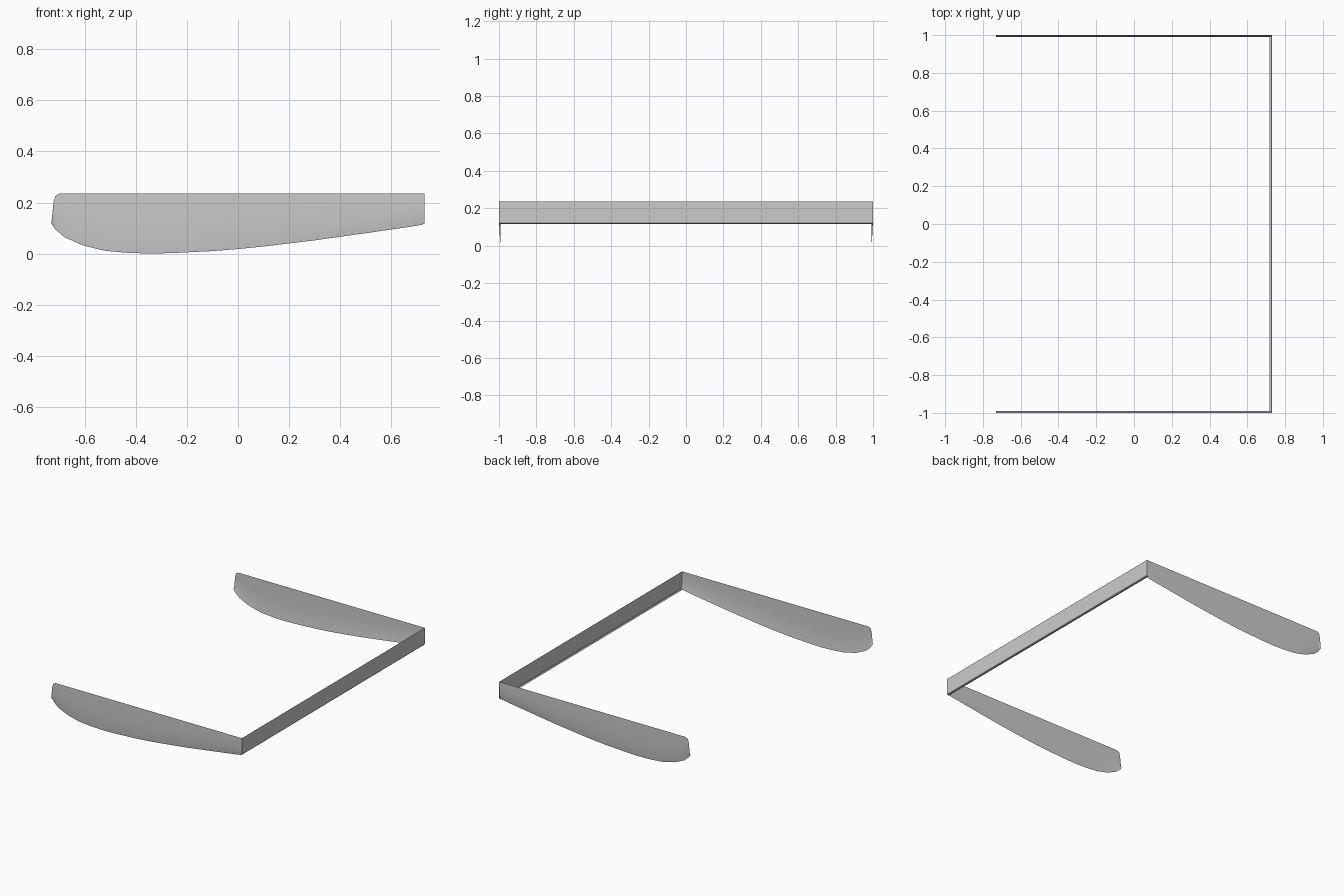
import bpy, bmesh

if "Cube" in bpy.data.objects:
    bpy.data.objects.remove(bpy.data.objects["Cube"])

TOP, LIP = 0.235, 0.009
# Outline of a side skirt: lower edge and upper edge as (x, z)
LOWER = [(-.73, .117), (-.715, .095), (-.68, .065), (-.61, .033), (-.52, .011),
         (-.43, .003), (-.34, 0), (-.24, .003), (-.1, .01), (0, .018), (.1, .028),
         (.3, .052), (.5, .08), (.68, .106), (.72, .113), (.73, .118)]
UPPER = [(-.73, .123), (-.722, .2), (-.715, .225), (-.70, TOP), (.73, TOP)]
ROWS = [0, .25, .45, .6, .72, .82, .9, .96, 1]


def height(pts, x):
    for (x0, z0), (x1, z1) in zip(pts, pts[1:]):
        if x <= x1 + 1e-6:
            return z0 + (z1 - z0) * (x - x0) / (x1 - x0)
    return pts[-1][1]


def sheet(name, columns):
    """Smooth open surface through columns of points."""
    bm = bmesh.new()
    grid = [[bm.verts.new(p) for p in col] for col in columns]
    for a, b in zip(grid, grid[1:]):
        for i in range(len(a) - 1):
            bm.faces.new((a[i], a[i + 1], b[i + 1], b[i]))
    mesh = bpy.data.meshes.new(name)
    bm.to_mesh(mesh)
    bm.free()
    obj = bpy.data.objects.new(name, mesh)
    bpy.context.collection.objects.link(obj)
    bpy.context.view_layer.objects.active = obj
    obj.select_set(True)
    bpy.ops.object.shade_smooth_by_angle(angle=0.6)
    obj.select_set(False)
    return obj


# Side skirts: gently curling inward towards the lower edge
xs = sorted({p[0] for p in LOWER + UPPER})
cols = []
for x in xs:
    zt, zb = height(UPPER, x), height(LOWER, x)
    cols.append([(x, -1 + LIP * t ** 3, zt + (zb - zt) * t) for t in ROWS])
skirt = sheet("side_skirts", cols)
mirror = skirt.modifiers.new("Mirror", 'MIRROR')
mirror.use_axis = (False, True, False)
mirror.use_clip = False

# End panel: straight band with a small inward lip along the bottom
sheet("end_panel", [[(.73, y, TOP), (.73, y, .122), (.727, y, .118), (.717, y, .117)]
                    for y in (-1, 1)])
